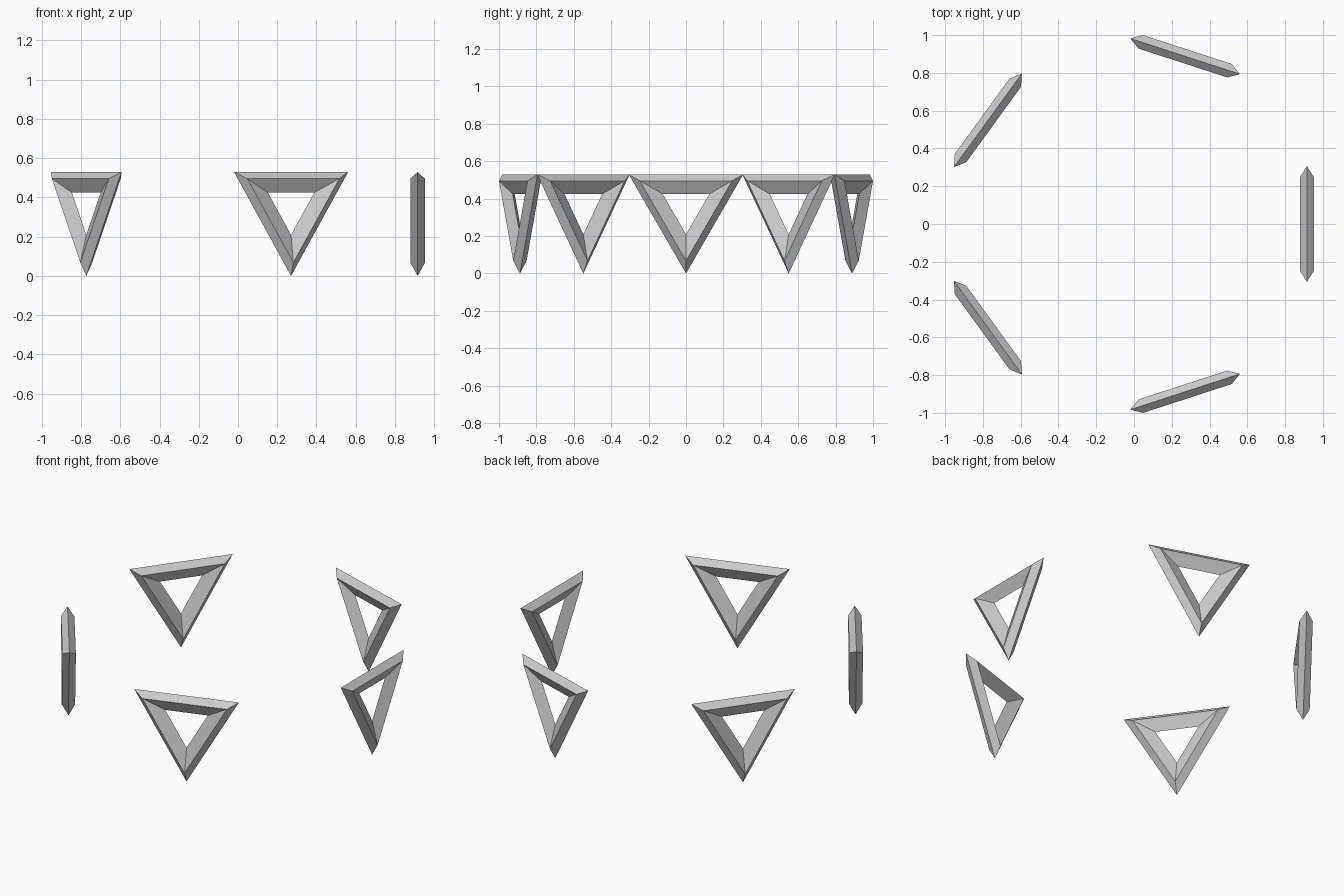
import bpy, bmesh
from math import cos, sin, pi

if "Cube" in bpy.data.objects:
    bpy.data.objects.remove(bpy.data.objects["Cube"])

COUNT = 5
RADIUS = 0.9337      # distance of each ring from the circle centre
OFFSET_X = -0.018    # centres the bounding box
CENTRE_Z = 0.353
# Kite cross-section: (corner radius of the triangle, thickness offset)
PROFILE = [(0.353, 0), (0.285, 0.0375), (0.144, 0), (0.285, -0.0375)]


def triangle_ring(name, angle):
    bm = bmesh.new()
    out = (cos(angle), sin(angle))
    side = (-sin(angle), cos(angle))
    loops = []
    for i in range(3):
        a = -pi / 2 + i * 2 * pi / 3
        loop = []
        for r, t in PROFILE:
            u, d = r * cos(a), RADIUS + t
            loop.append(bm.verts.new((OFFSET_X + out[0] * d + side[0] * u,
                                      out[1] * d + side[1] * u,
                                      CENTRE_Z + r * sin(a))))
        loops.append(loop)
    n = len(PROFILE)
    for i in range(3):
        p, q = loops[i], loops[(i + 1) % 3]
        for j in range(n):
            k = (j + 1) % n
            bm.faces.new((p[j], q[j], q[k], p[k]))
    bmesh.ops.recalc_face_normals(bm, faces=bm.faces)
    mesh = bpy.data.meshes.new(name)
    bm.to_mesh(mesh)
    bm.free()
    bpy.context.collection.objects.link(bpy.data.objects.new(name, mesh))


# Five downward-pointing triangular rings around a circle
for i in range(COUNT):
    triangle_ring(f"triangle_ring_{i + 1}", i * 2 * pi / COUNT)
